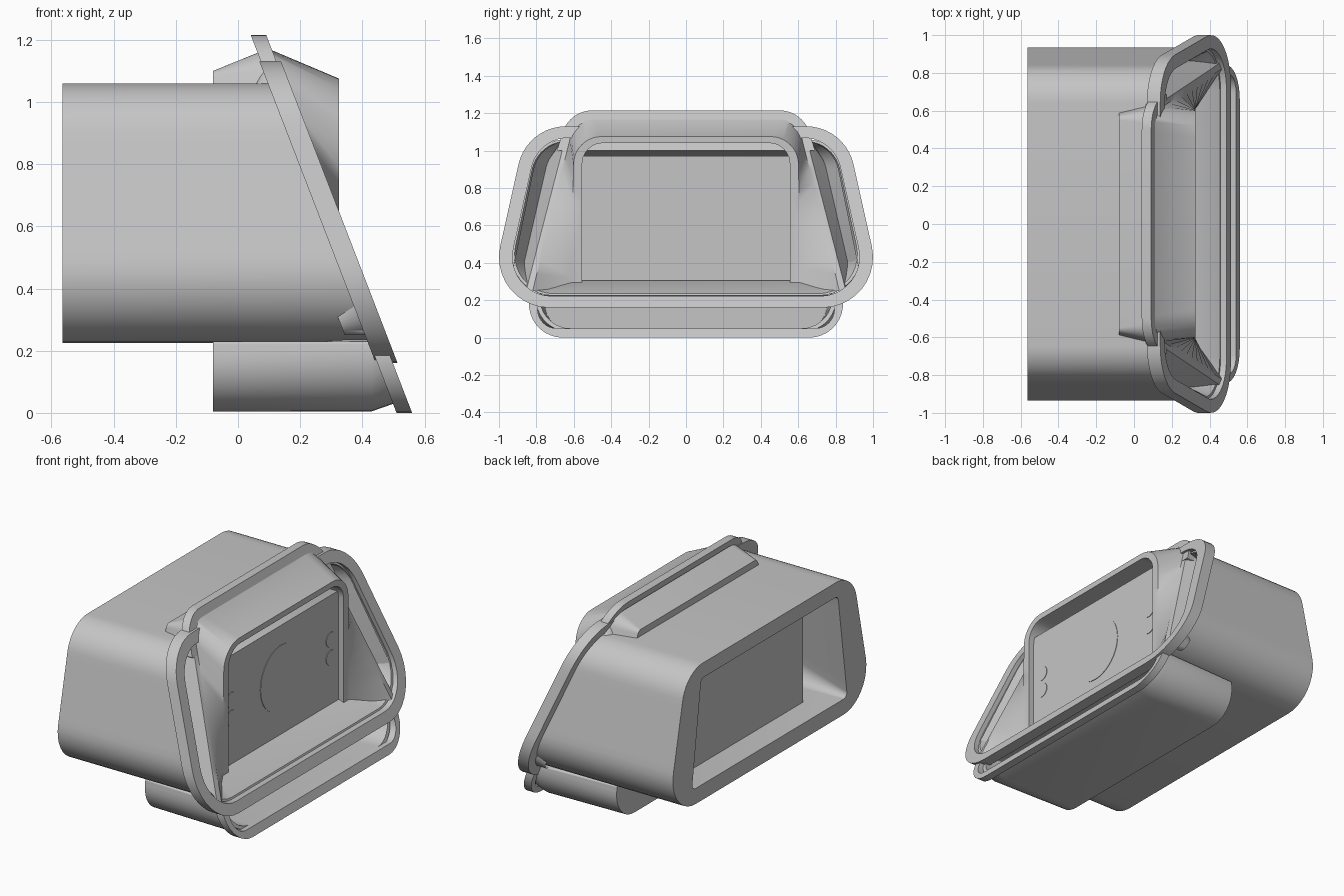
import bpy, bmesh, math
from mathutils import Vector

if "Cube" in bpy.data.objects:
    bpy.data.objects.remove(bpy.data.objects["Cube"])

SLOPE = -0.386                      # lean of the slanted front plane (dx per dz)

grey = bpy.data.materials.new("plain grey")
grey.diffuse_color = (0.56, 0.56, 0.56, 1)
grey.use_nodes = True
grey.node_tree.nodes["Principled BSDF"].inputs["Base Color"].default_value = grey.diffuse_color


def trapezoid(wb, wt, zb, zt, rb, rt, n=10):
    """Rounded trapezoid in (y, z): half widths, heights and corner radii at bottom/top."""
    c = [Vector(p) for p in ((-wb, zb), (-wt, zt), (wt, zt), (wb, zb))]
    pts = []
    for i, r in enumerate((rb, rt, rt, rb)):
        a = (c[i - 1] - c[i]).normalized()
        b = (c[(i + 1) % 4] - c[i]).normalized()
        half = a.angle(b) / 2
        mid = c[i] + (a + b).normalized() * (r / math.sin(half))
        u = c[i] + a * (r / math.tan(half)) - mid
        v = c[i] + b * (r / math.tan(half)) - mid
        sweep = u.angle(v)
        if i in (1, 3):             # subdivide the straight sides
            start, end = pts[-1], mid + u
            pts += [start.lerp(end, k / n) for k in range(1, n)]
        for k in range(n + 1):
            t = k / n
            pts.append(mid + (u * math.sin((1 - t) * sweep) + v * math.sin(t * sweep)) / math.sin(sweep))
    return pts


def loop(shape, x0, slope=0.0):
    """Place a (y, z) shape on the plane x = x0 + slope * z."""
    return [(x0 + slope * p.y, p.x, p.y) for p in shape]


def finish(bm, name):
    bmesh.ops.recalc_face_normals(bm, faces=bm.faces)
    me = bpy.data.meshes.new(name)
    bm.to_mesh(me)
    bm.free()
    me.materials.append(grey)
    ob = bpy.data.objects.new(name, me)
    bpy.context.collection.objects.link(ob)
    bpy.ops.object.select_all(action='DESELECT')
    ob.select_set(True)
    bpy.context.view_layer.objects.active = ob
    bpy.ops.object.shade_smooth_by_angle(angle=math.radians(35))
    return ob


def loft(name, loops, ring=False, wrap=True, caps=()):
    """Skin a series of loops; ring joins last to first, caps lists loops to fill."""
    bm = bmesh.new()
    vs = [[bm.verts.new(p) for p in l] for l in loops]
    pairs = list(zip(vs, vs[1:])) + ([(vs[-1], vs[0])] if ring else [])
    for a, b in pairs:
        m = len(a)
        for i in range(m if wrap else m - 1):
            j = (i + 1) % m
            bm.faces.new((a[i], a[j], b[j], b[i]))
    for i in caps:
        bm.faces.new(vs[i])
    return finish(bm, name)


def rim(name, outer, inner, x_front, depth):
    loft(name, [loop(outer, x_front - depth, SLOPE), loop(outer, x_front, SLOPE),
                loop(inner, x_front, SLOPE), loop(inner, x_front - depth, SLOPE)], ring=True)


# main housing: tube with slanted front and a window in the back
body_out = trapezoid(.987, .805, .225, 1.06, .22, .2)
body_in = trapezoid(.967, .79, .235, 1.05, .21, .19)
throat = trapezoid(.91, .76, .305, 1.03, .17, .17)
window = trapezoid(.75, .66, .32, .97, .03, .03)
loft("main_housing", [loop(body_out, -.565), loop(body_out, .545, SLOPE), loop(body_in, .545, SLOPE),
                      loop(throat, .42, SLOPE), loop(window, -.565)], ring=True)

# flange around the main opening
rim("main_rim", trapezoid(1.067, .85, .16, 1.13, .27, .26),
    trapezoid(.98, .79, .222, 1.068, .21, .2), .575, .07)

# lower pocket under the housing with its own flange
pocket_back = trapezoid(.80, .78, .005, .23, .17, .01)
pocket_out = trapezoid(.84, .80, .035, .23, .17, .01)
pocket_in = trapezoid(.82, .78, .05, .227, .16, .01)
loft("lower_pocket", [loop(pocket_back, -.08), loop(trapezoid(.83, .80, .005, .23, .18, .01), .43),
                      loop(pocket_out, .53, SLOPE), loop(pocket_in, .53, SLOPE),
                      loop(trapezoid(.77, .75, .03, .222, .15, .01), -.06)], caps=(0, 4))
rim("lower_rim", trapezoid(.89, .84, 0, .2, .18, .01),
    trapezoid(.83, .79, .05, .175, .1, .01), .56, .05)

# upper cowl on the housing roof with its own flange
loft("upper_cowl", [loop(trapezoid(.60, .57, 1.03, 1.10, .005, .03), -.08),
                    loop(trapezoid(.645, .60, 1.03, 1.165, .005, .1), .53, SLOPE)], caps=(0, 1))
rim("upper_rim", trapezoid(.69, .625, 1.0, 1.215, .005, .17),
    trapezoid(.62, .575, 1.04, 1.165, .005, .09), .56, .05)

# hood: open-bottomed bezel reaching forward from the slanted plane
frame_in = trapezoid(.555, .555, .25, 1.04, .004, .11)
frame_out = trapezoid(.61, .60, .25, 1.075, .004, .15)
edge = trapezoid(.82, .595, .25, 1.166, .004, .14)
edge_out = trapezoid(.855, .615, .25, 1.18, .004, .15)
loft("hood", [loop(frame_in, 0), loop(frame_in, .325), loop(frame_out, .325),
              loop(edge, .56, SLOPE), loop(edge_out, .555, SLOPE)], wrap=False)

# shallow hollows between the hood and the main flange
loft("side_hollows", [loop(trapezoid(.95, .785, .25, 1.05, .12, .19), .548, SLOPE),
                      loop(trapezoid(.90, .72, .25, 1.03, .05, .15), .44, SLOPE),
                      loop(edge_out, .555, SLOPE)], wrap=False)

# instrument block inside the housing
block = trapezoid(.556, .556, .28, .97, .004, .004, 2)
loft("instrument_block", [loop(block, -.4), loop(block, .29)], caps=(0, 1))


# round faces on the front of the block
def disc(name, y, z, r):
    ring = [Vector((y + r * math.cos(a), z + r * math.sin(a)))
            for a in (i * math.tau / 40 for i in range(40))]
    loft(name, [loop(ring, .288), loop(ring, .293)], caps=(0, 1))


disc("large_dial", 0, .65, .2)
for y in (-.48, .48):
    for z in (.59, .70):
        disc("small_dial", y, z, .045)
